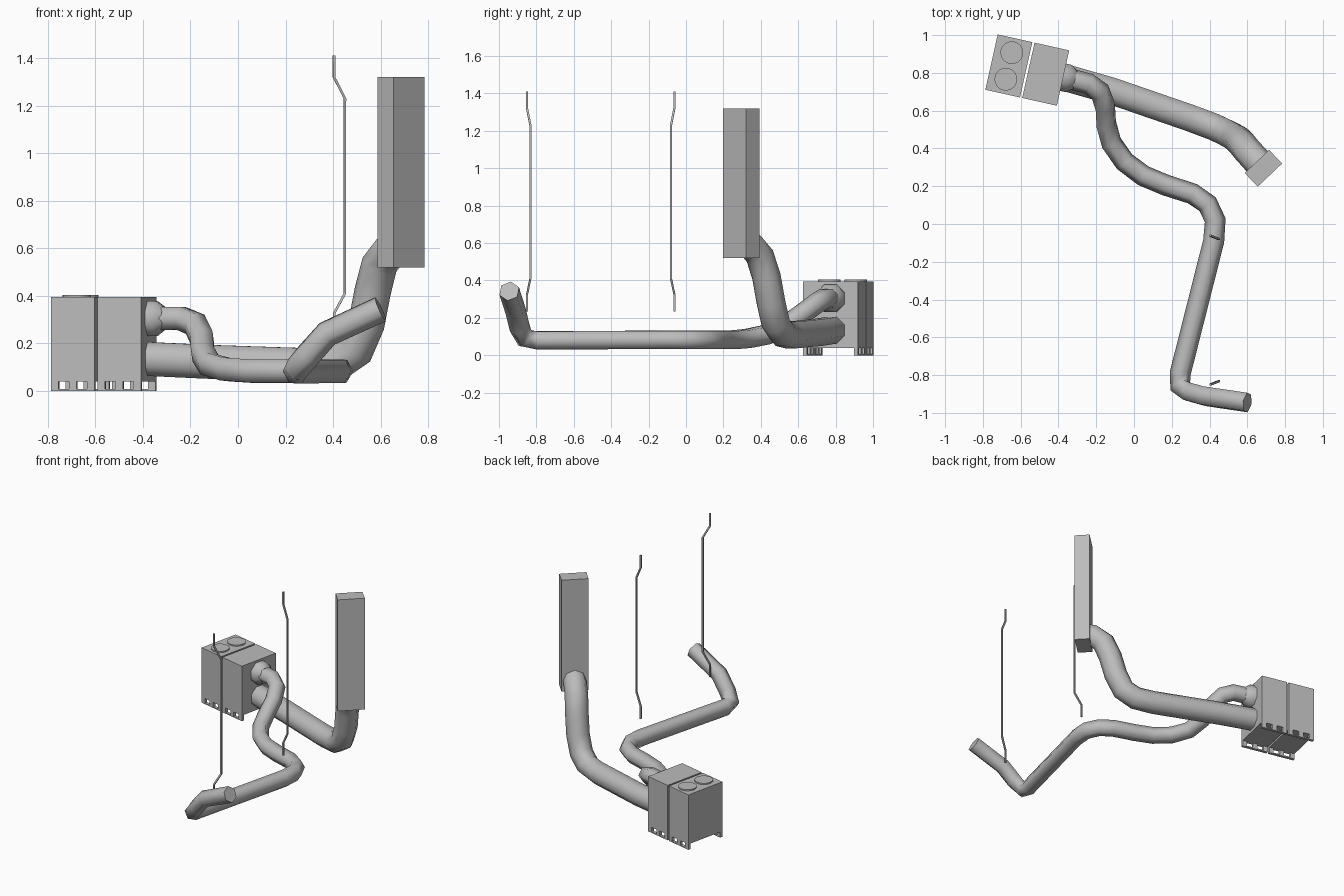
import bpy, bmesh, math
from mathutils import Vector, Matrix

if "Cube" in bpy.data.objects:
    bpy.data.objects.remove(bpy.data.objects["Cube"])

grey = bpy.data.materials.new("plain_grey")
grey.diffuse_color = (0.5, 0.5, 0.5, 1)
grey.use_nodes = True
grey.node_tree.nodes["Principled BSDF"].inputs["Base Color"].default_value = grey.diffuse_color


def finish(name, bm):
    bmesh.ops.recalc_face_normals(bm, faces=bm.faces)
    me = bpy.data.meshes.new(name)
    bm.to_mesh(me)
    bm.free()
    me.materials.append(grey)
    ob = bpy.data.objects.new(name, me)
    bpy.context.collection.objects.link(ob)
    return ob


def boxes(name, frame, parts):
    """Boxes given as (centre, size), joined in one object and placed by a frame."""
    bm = bmesh.new()
    for c, s in parts:
        m = frame @ Matrix.Translation(c) @ Matrix.Diagonal((*s, 1))
        bmesh.ops.create_cube(bm, size=1, matrix=m)
    return finish(name, bm)


def tube(name, pts, radii, sides, smooth=True):
    """Sweep a regular polygon along a path, with twist-free frames and capped ends."""
    pts = [Vector(p) for p in pts]
    n = len(pts)
    if not isinstance(radii, (list, tuple)):
        radii = [radii] * n
    bm = bmesh.new()
    rings, up = [], Vector((0, 0, 1))
    for i, p in enumerate(pts):
        a = (pts[i] - pts[i - 1]).normalized() if i else Vector()
        b = (pts[i + 1] - pts[i]).normalized() if i < n - 1 else Vector()
        t = (a + b).normalized()
        if abs(t.dot(up)) > 0.99:
            up = Vector((0, 1, 0))
        up = (up - t * up.dot(t)).normalized()
        side = t.cross(up)
        rings.append([bm.verts.new(p + radii[i] * (up * math.cos(w) + side * math.sin(w)))
                      for w in (math.tau * (k + 0.5) / sides for k in range(sides))])
    for r, q in zip(rings, rings[1:]):
        for k in range(sides):
            j = (k + 1) % sides
            bm.faces.new((r[k], r[j], q[j], q[k])).smooth = smooth
    for r in (rings[0], rings[-1]):
        for e in bm.faces.new(r).edges:
            e.smooth = False
    return finish(name, bm)


# Twin cabinet unit: two housings on skids, turned slightly
unit = Matrix.Translation((-0.565, 0.815, 0)) @ Matrix.Rotation(math.radians(-12.6), 4, 'Z')
for label, s in (("fan", -1), ("outlet", 1)):
    cx = s * 0.1
    boxes(label + "_cabinet", unit, [((cx, 0, 0.2175), (0.188, 0.30, 0.355))])
    skid = []
    for y in (-0.14, 0.14):
        skid.append(((cx, y, 0.004), (0.188, 0.02, 0.008)))
        skid += [((cx + d, y, 0.022), (0.032, 0.02, 0.038)) for d in (-0.078, 0, 0.078)]
    boxes(label + "_skids", unit, skid)

# Two fan discs on the left housing
for i, y in enumerate((-0.072, 0.072)):
    bm = bmesh.new()
    bmesh.ops.create_cone(bm, cap_ends=True, segments=24, radius1=0.06, radius2=0.06,
                          depth=0.012,
                          matrix=unit @ Matrix.Translation((-0.1, y, 0.398)))
    finish(f"fan_disc_{i + 1}", bm)

# Outlet collar tapering to the thin hose
tube("outlet_collar", [(-0.40, 0.782, 0.305), (-0.345, 0.77, 0.305), (-0.31, 0.762, 0.307)],
     [0.08, 0.08, 0.052], 8)

# Thin hose
tube("thin_hose", [(-0.34, 0.768, 0.305), (-0.24, 0.742, 0.305), (-0.18, 0.70, 0.28),
                   (-0.152, 0.62, 0.22), (-0.147, 0.53, 0.155), (-0.12, 0.43, 0.11),
                   (-0.05, 0.33, 0.09), (0.05, 0.255, 0.083), (0.17, 0.205, 0.083),
                   (0.31, 0.16, 0.083), (0.39, 0.105, 0.083), (0.43, 0.02, 0.083),
                   (0.422, -0.09, 0.083), (0.245, -0.79, 0.08), (0.245, -0.86, 0.09),
                   (0.295, -0.89, 0.15), (0.375, -0.912, 0.24), (0.60, -0.945, 0.343)],
     0.056, 6)

# Thick hose rising into the tall duct
tube("thick_hose", [(-0.40, 0.785, 0.135), (-0.12, 0.705, 0.122), (0.30, 0.56, 0.108),
                    (0.42, 0.515, 0.118), (0.495, 0.48, 0.17), (0.54, 0.455, 0.28),
                    (0.567, 0.43, 0.42), (0.595, 0.395, 0.53), (0.64, 0.345, 0.59),
                    (0.71, 0.272, 0.603)],
     0.077, 8)

# Tall duct
duct = Matrix.Translation((0.685, 0.295, 0)) @ Matrix.Rotation(math.radians(43.5), 4, 'Z')
boxes("tall_duct", duct, [((0, 0, 0.92), (0.178, 0.10, 0.80))])

# Two bent upright handles
for name, y, d in (("rear_handle", -0.062, -0.018), ("front_handle", -0.85, 0.018)):
    path = [(0, 0.235), (0, 0.325), (1, 0.41), (1, 1.23), (1, 1.32 - 1e-3), (0, 1.41)]
    path[4] = (0, 1.32)
    tube(name, [(0.404 + 0.046 * f, y + d * f, z) for f, z in path], 0.0075, 4, False)
